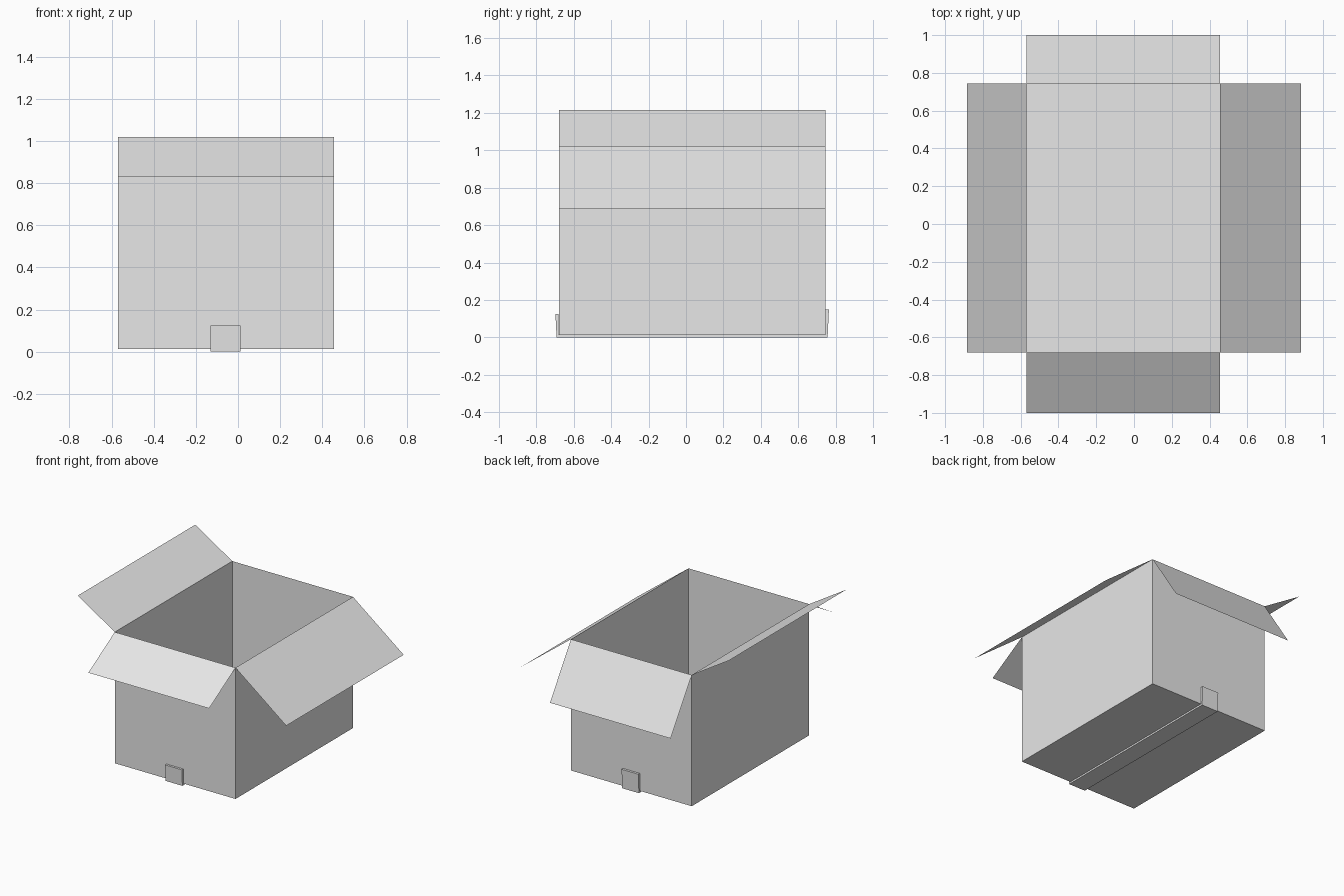
import bpy
import bmesh

cube = bpy.data.objects.get("Cube")
if cube:
    bpy.data.objects.remove(cube, do_unlink=True)

# Single plain grey card colour
card = bpy.data.materials.new("grey_card")
card.use_nodes = True
card.diffuse_color = (0.8, 0.8, 0.8, 1)
card.node_tree.nodes["Principled BSDF"].inputs["Base Color"].default_value = (0.8, 0.8, 0.8, 1)

# Carton limits
X0, X1 = -0.57, 0.455
Y0, Y1 = -0.68, 0.745
Z0, Z1 = 0.013, 1.02


def finish(name, bm):
    mesh = bpy.data.meshes.new(name)
    bm.to_mesh(mesh)
    bm.free()
    mesh.materials.append(card)
    obj = bpy.data.objects.new(name, mesh)
    bpy.context.collection.objects.link(obj)
    return obj


def sheet(name, a, b, offset):
    """Flat panel swept from the edge a-b along offset."""
    bm = bmesh.new()
    far = [tuple(p + d for p, d in zip(point, offset)) for point in (b, a)]
    face = bm.faces.new([bm.verts.new(p) for p in (a, b, *far)])
    if face.normal.z < 0:
        face.normal_flip()
    face.normal_update()
    if face.normal.z < 0:
        face.normal_flip()
    return finish(name, bm)


# Open carton: floor extruded upwards into four thin walls
bm = bmesh.new()
floor = bm.faces.new([bm.verts.new(p) for p in
                      ((X0, Y0, Z0), (X0, Y1, Z0), (X1, Y1, Z0), (X1, Y0, Z0))])
rim = bmesh.ops.extrude_edge_only(bm, edges=list(floor.edges))["geom"]
bmesh.ops.translate(bm, vec=(0, 0, Z1 - Z0),
                    verts=[v for v in rim if isinstance(v, bmesh.types.BMVert)])
bmesh.ops.recalc_face_normals(bm, faces=bm.faces)
finish("carton_body", bm)

# Four flaps hinged on the rim
sheet("front_flap", (X0, Y0, Z1), (X1, Y0, Z1), (0, -1 - Y0, -0.19))
sheet("back_flap", (X0, Y1, Z1), (X1, Y1, Z1), (0, 1 - Y1, -0.39))
sheet("right_flap", (X0, Y0, Z1), (X0, Y1, Z1), (-0.885 - X0, 0, 0.195))
sheet("left_flap", (X1, Y0, Z1), (X1, Y1, Z1), (0.885 - X1, 0, -0.33))

# Sealing tape: U-shaped strip under the floor, ends turned up and leaning out
profile = [(-0.698, 0.125), (-0.692, 0), (0.757, 0), (0.764, 0.148),
           (Y1 + 0.001, 0.148), (Y1 + 0.001, Z0 + 0.001),
           (Y0 - 0.001, Z0 + 0.001), (Y0 - 0.001, 0.125)]
bm = bmesh.new()
side = bm.faces.new([bm.verts.new((-0.13, y, z)) for y, z in profile])
strip = bmesh.ops.extrude_face_region(bm, geom=[side])["geom"]
bmesh.ops.translate(bm, vec=(0.142, 0, 0),
                    verts=[v for v in strip if isinstance(v, bmesh.types.BMVert)])
bmesh.ops.recalc_face_normals(bm, faces=bm.faces)
finish("sealing_tape", bm)
